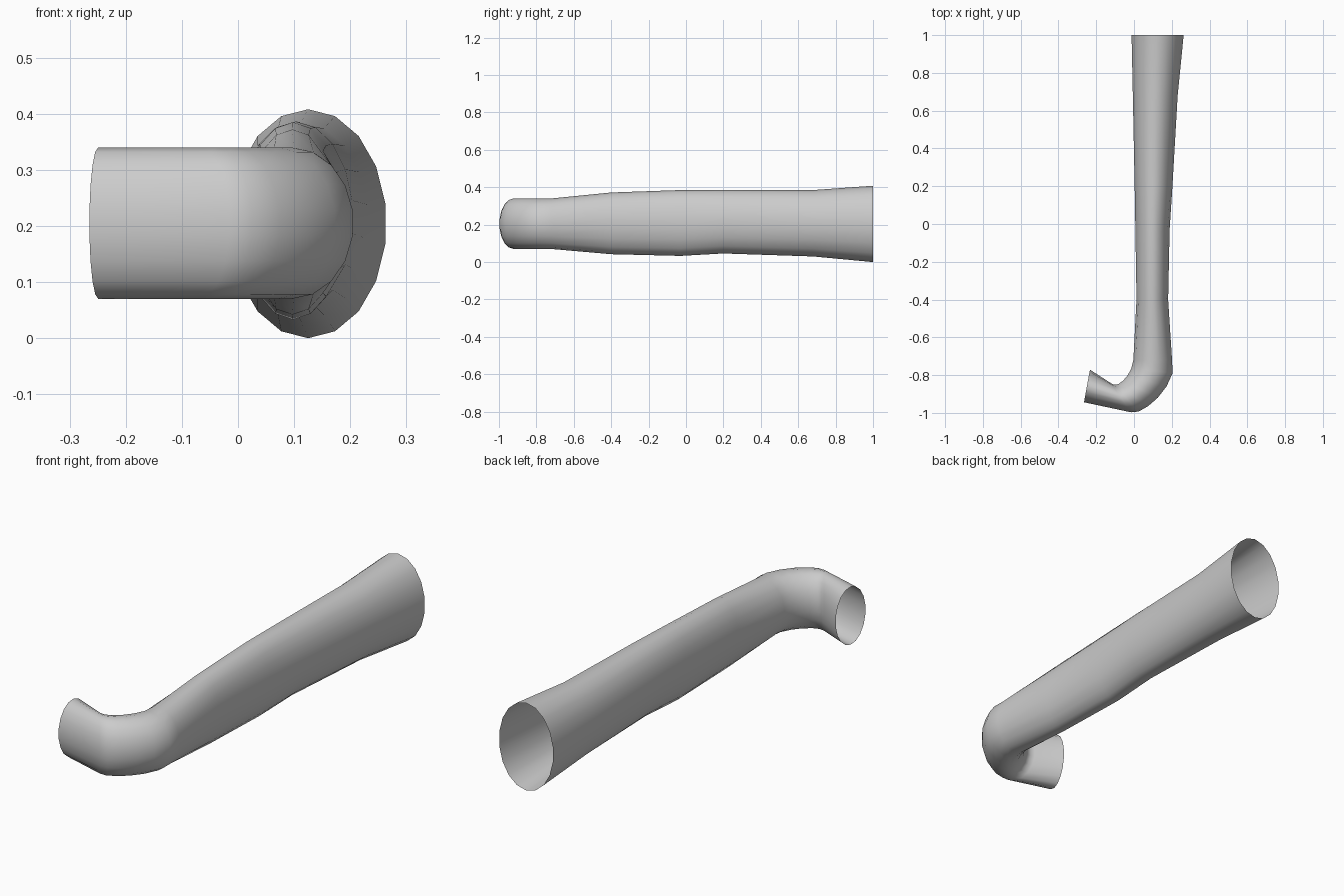
import bpy, bmesh, math

SIDES = 18

# Cross-sections from the wide end to the bent end:
# inner x, inner y, outer x, outer y, bottom z, top z
SECTIONS = [
    (-0.015, 1.00, 0.265, 1.00, 0.000, 0.408),
    (-0.008, 0.68, 0.233, 0.68, 0.030, 0.385),
    (0.002, 0.20, 0.205, 0.20, 0.046, 0.386),
    (0.006, -0.03, 0.190, -0.03, 0.033, 0.385),
    (0.012, -0.40, 0.182, -0.40, 0.042, 0.372),
    (-0.005, -0.72, 0.203, -0.72, 0.070, 0.340),
    (-0.016, -0.765, 0.206, -0.79, 0.070, 0.340),
    (-0.035, -0.800, 0.174, -0.86, 0.070, 0.340),
    (-0.060, -0.830, 0.128, -0.92, 0.070, 0.340),
    (-0.085, -0.847, 0.075, -0.966, 0.070, 0.340),
    (-0.105, -0.850, 0.025, -0.994, 0.070, 0.340),
    (-0.122, -0.842, -0.015, -0.998, 0.070, 0.340),
    (-0.233, -0.770, -0.265, -0.945, 0.070, 0.340),
]


def add_ring(bm, ix, iy, ox, oy, z0, z1):
    """Elliptical ring spanning the inner and outer side of the pipe."""
    ring = []
    for i in range(SIDES):
        a = 2 * math.pi * i / SIDES
        s = math.sin(a) / 2
        ring.append(bm.verts.new(((ix + ox) / 2 + (ox - ix) * s,
                                  (iy + oy) / 2 + (oy - iy) * s,
                                  (z0 + z1) / 2 + (z1 - z0) / 2 * math.cos(a))))
    return ring


# Open-ended bent pipe skinned through the rings
bm = bmesh.new()
rings = [add_ring(bm, *s) for s in SECTIONS]
for a, b in zip(rings, rings[1:]):
    for i in range(SIDES):
        j = (i + 1) % SIDES
        bm.faces.new((a[i], a[j], b[j], b[i]))
bmesh.ops.recalc_face_normals(bm, faces=bm.faces)
for f in bm.faces:
    f.smooth = True
mesh = bpy.data.meshes.new("bent_pipe")
bm.to_mesh(mesh)
bm.free()
pipe = bpy.data.objects.new("bent_pipe", mesh)
bpy.context.collection.objects.link(pipe)
